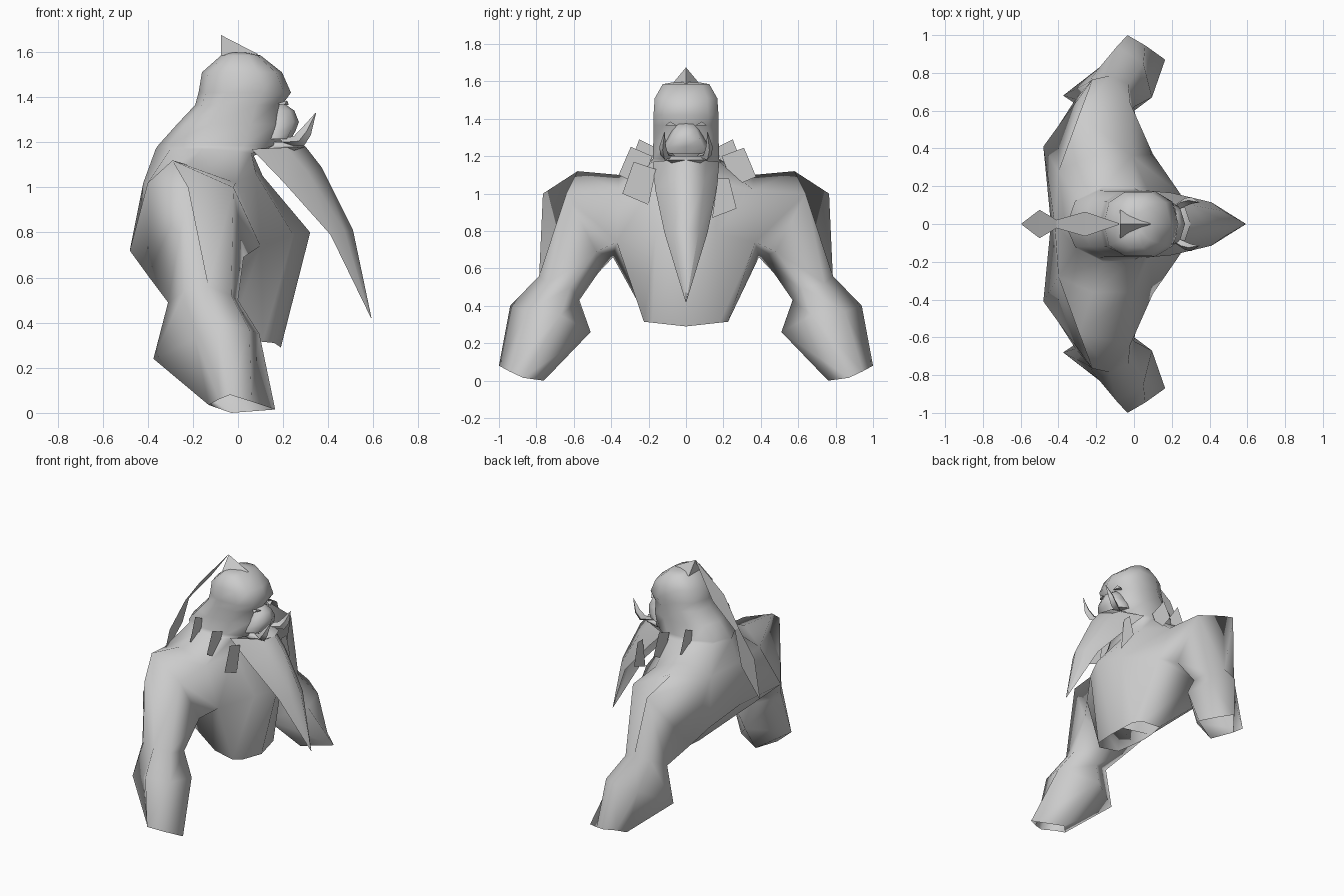
import bpy, bmesh, math
from mathutils import Vector

grey = bpy.data.materials.new("stone_grey")
grey.diffuse_color = (0.6, 0.6, 0.6, 1)


def make(name, verts, faces, smooth=True, mirror=False, angle=60):
    me = bpy.data.meshes.new(name)
    me.from_pydata([Vector(v) for v in verts], [], faces)
    bm = bmesh.new()
    bm.from_mesh(me)
    bmesh.ops.remove_doubles(bm, verts=bm.verts, dist=1e-5)
    bmesh.ops.recalc_face_normals(bm, faces=bm.faces)
    bm.to_mesh(me)
    bm.free()
    me.materials.append(grey)
    ob = bpy.data.objects.new(name, me)
    bpy.context.collection.objects.link(ob)
    if smooth:
        bpy.ops.object.select_all(action='DESELECT')
        ob.select_set(True)
        bpy.context.view_layer.objects.active = ob
        bpy.ops.object.shade_smooth_by_angle(angle=math.radians(angle))
    if mirror:
        m = ob.modifiers.new("mirror", 'MIRROR')
        m.use_axis = (False, True, False)
    return ob


def skin(rings, closed=True, caps=(True, True), skip=()):
    """Skin equal-length point rows; closed rows form a tube."""
    n = len(rings[0])
    verts = [p for r in rings for p in r]
    faces = []
    for i in range(len(rings) - 1):
        for j in range(n if closed else n - 1):
            k = (j + 1) % n
            if (i, j) not in skip:
                faces.append((i*n + j, i*n + k, (i+1)*n + k, (i+1)*n + j))
    if closed and caps[0]:
        faces.append(tuple(range(n)))
    if closed and caps[1]:
        faces.append(tuple(range(len(verts) - n, len(verts))))
    return verts, faces


def loft(name, rings, closed=True, **kw):
    return make(name, *skin(rings, closed), **kw)


def flip(pts):
    return [(x, -y, z) for x, y, z in pts]


def whole(half):
    return half + flip(half[-2:0:-1])


def oval(z, front, back, w, n=10, power=0.8):
    """Squarish horizontal oval section."""
    pts = []
    cx, rx = (front + back) / 2, (front - back) / 2
    for i in range(n):
        a = 2 * math.pi * i / n
        c, s = math.cos(a), math.sin(a)
        x = math.copysign(abs(c) ** power, c) if abs(c) > 1e-6 else 0
        y = math.copysign(abs(s) ** power, s) if abs(s) > 1e-6 else 0
        pts.append((cx + rx * x, w * y, z))
    return pts


# Torso: half sections from chest centre round to spine, open underneath
torso = [
    [(0.19, 0, 0.29), (0.16, 0.18, 0.31), (0.11, 0.225, 0.315),
     (-0.04, 0.21, 0.335), (-0.09, 0.10, 0.36), (-0.11, 0, 0.37)],
    [(0.32, 0, 0.80), (0.245, 0.16, 0.79), (0.10, 0.37, 0.74),
     (-0.20, 0.39, 0.66), (-0.48, 0.41, 0.72), (-0.44, 0, 0.72)],
    [(0.11, 0, 1.05), (0.08, 0.17, 1.06), (-0.01, 0.36, 1.02),
     (-0.22, 0.36, 1.10), (-0.40, 0.28, 1.02), (-0.42, 0, 1.02)],
    [(0.07, 0, 1.14), (0.06, 0.16, 1.15), (0.0, 0.19, 1.16),
     (-0.16, 0.20, 1.17), (-0.30, 0.13, 1.17), (-0.365, 0, 1.17)],
]
# Neck and skull continue the same skin
skull = [(1.185, 0.195, -0.355, 0.184), (1.28, 0.20, -0.27, 0.182),
         (1.365, 0.195, -0.19, 0.181),
         (1.42, 0.235, -0.175, 0.181), (1.51, 0.195, -0.16, 0.174),
         (1.585, 0.10, -0.075, 0.13), (1.597, 0.04, -0.04, 0.06)]

# Arm: first section is the shoulder opening in the torso, last is the open fist
# (front, front outer, top/outer, back outer, back, inner)
low, high = torso[1], torso[2]
arm = [
    [low[2], high[2], high[3], high[4], low[4], low[3]],
    [(0.025, 0.48, 0.69), (-0.02, 0.64, 1.0), (-0.29, 0.58, 1.12),
     (-0.22, 0.765, 1.0), (-0.40, 0.52, 0.61), (-0.20, 0.47, 0.575)],
    [(0.0, 0.62, 0.50), (-0.03, 0.74, 0.52), (-0.13, 0.785, 0.56),
     (-0.24, 0.75, 0.54), (-0.31, 0.66, 0.49), (-0.15, 0.57, 0.43)],
    [(0.095, 0.67, 0.35), (0.05, 0.85, 0.37), (-0.09, 0.94, 0.40),
     (-0.19, 0.82, 0.33), (-0.375, 0.68, 0.24), (-0.12, 0.51, 0.26)],
    [(0.165, 0.87, 0.015), (0.06, 0.945, 0.05), (-0.035, 1.0, 0.08),
     (-0.085, 0.93, 0.06), (-0.13, 0.87, 0.035), (-0.03, 0.76, 0.0)],
]
# Body: torso, head and both arms welded into one skin
verts, faces = skin([whole(h) for h in torso] + [oval(*s) for s in skull],
                    caps=(False, True), skip={(1, 2), (1, 3), (1, 6), (1, 7)})
for limb in (arm, [flip(r) for r in arm]):
    v, f = skin(limb, caps=(False, False))
    faces += [tuple(i + len(verts) for i in q) for q in f]
    verts += v
make("body", verts, faces, angle=120)

# Muzzle and lower jaw
loft("muzzle", [oval(*s, n=8) for s in [
    (1.215, 0.235, 0.08, 0.13), (1.25, 0.255, 0.08, 0.125),
    (1.29, 0.27, 0.08, 0.10), (1.34, 0.25, 0.08, 0.075), (1.375, 0.20, 0.08, 0.05)]])
loft("jaw", [oval(*s, n=8) for s in [
    (1.16, 0.27, 0.06, 0.10), (1.18, 0.30, 0.06, 0.115), (1.20, 0.265, 0.06, 0.10)]])

# Eyes
make("eye", [(0.225, 0.05, 1.365), (0.205, 0.11, 1.365), (0.218, 0.085, 1.385),
             (0.17, 0.08, 1.37)], [(0, 1, 2), (0, 1, 3), (1, 2, 3), (0, 2, 3)],
     smooth=False, mirror=True)

# Tusks: tapering four-sided sweep
tusk = []
for (x, y, z), r in [((0.20, 0.075, 1.20), 0.015), ((0.27, 0.115, 1.205), 0.022),
                     ((0.305, 0.125, 1.25), 0.018), ((0.345, 0.115, 1.33), 0.001)]:
    tusk.append([(x + r, y, z - r), (x, y + r, z), (x - r, y, z + r), (x, y - r, z)])
loft("tusk", tusk, mirror=True)

# Beard: curved sheet hanging from the jaw to a point
beard = []
for ex, ey, ez, cx, cz in [(0.06, 0.178, 1.17, 0.30, 1.18), (0.20, 0.165, 1.025, 0.37, 1.09),
                           (0.41, 0.115, 0.79, 0.51, 0.81), (0.59, 0.002, 0.42, 0.592, 0.42)]:
    row = []
    for t in (1, 0.6, 0, -0.6, -1):
        k = 1 - t * t
        row.append((ex + (cx - ex) * k, ey * t, ez + (cz - ez) * k))
    beard.append(row)
loft("beard", beard, closed=False, angle=150)

# Crest and trailing ponytail
make("crest", [(-0.075, 0, 1.675), (-0.075, 0.075, 1.585), (-0.075, -0.075, 1.585),
               (0.09, 0, 1.59)], [(0, 1, 2), (0, 1, 3), (0, 2, 3), (1, 2, 3)], smooth=False)
loft("ponytail", [[(x, w, z), (x, -w, z)] for x, w, z in [
    (-0.08, 0.004, 1.67), (-0.26, 0.065, 1.45), (-0.41, 0.022, 1.26),
    (-0.50, 0.075, 1.04), (-0.595, 0.003, 0.80)]], closed=False, smooth=False)

# Upright collar plates on both sides of the neck
rear = [(0.17, 1.25), (0.25, 1.29), (0.31, 1.13), (0.20, 1.07)]
plates = [
    (-0.17, 1, rear),
    (-0.17, -1, rear),
    (0.0, 1, [(0.19, 1.20), (0.31, 1.245), (0.375, 1.09), (0.255, 1.04)]),
    (0.0, -1, [(0.18, 1.20), (0.295, 1.25), (0.36, 1.10), (0.24, 1.04)]),
    (0.13, -1, [(0.28, 1.17), (0.16, 1.13), (0.20, 0.94), (0.34, 1.0)]),
    (0.23, 1, [(0.17, 1.08), (0.23, 1.08), (0.27, 0.92), (0.14, 0.87)]),
]
for i, (x, side, pts) in enumerate(plates):
    make(f"collar_plate_{i + 1}", [(x, side * y, z) for y, z in pts], [(0, 1, 2, 3)], smooth=False)
